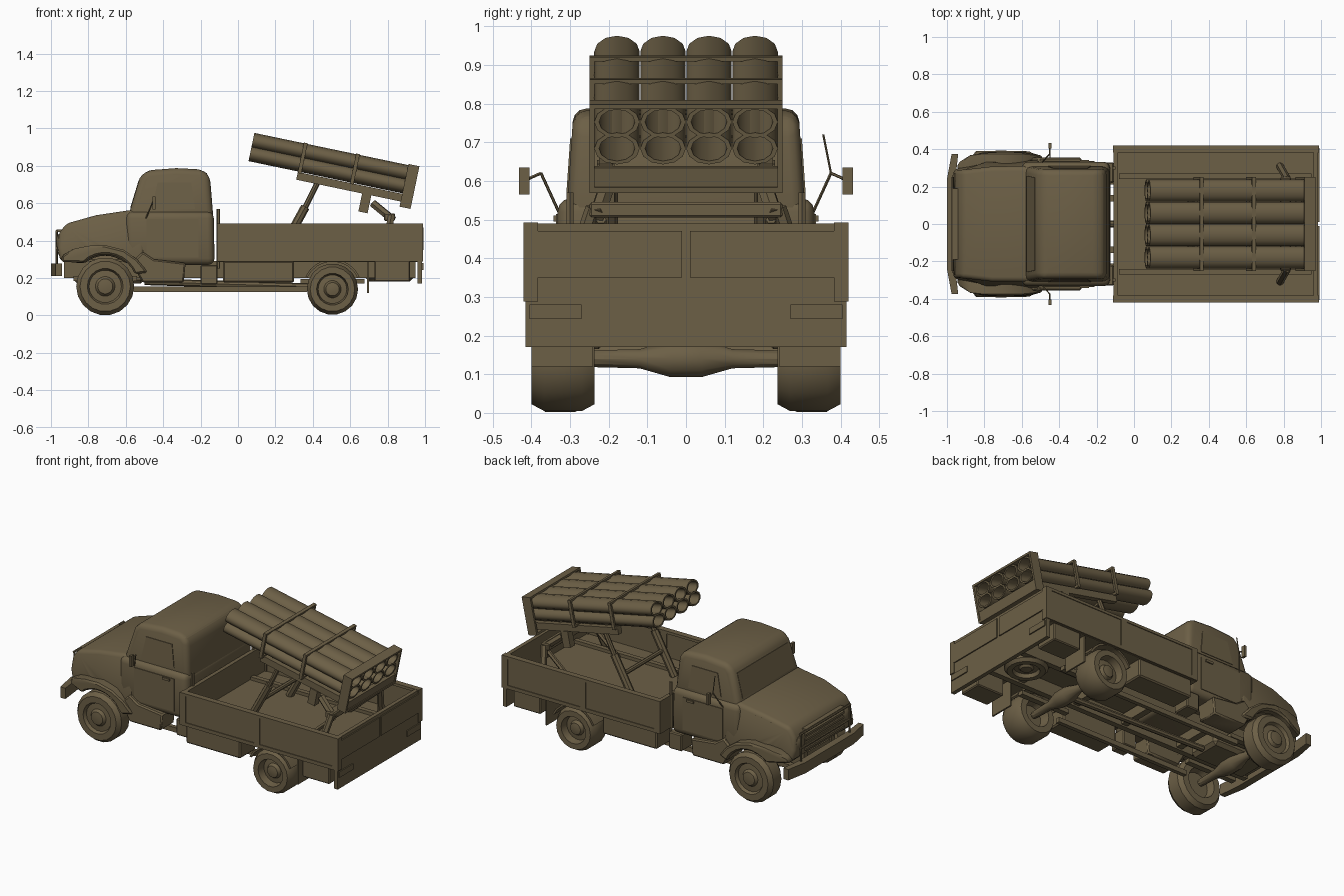
import bpy, bmesh
from math import pi, sin, cos, radians
from mathutils import Vector, Matrix

cube = bpy.data.objects.get("Cube")
if cube:
    bpy.data.objects.remove(cube)

paint = bpy.data.materials.new("olive brown paint")
paint.use_nodes = True
paint.diffuse_color = (0.15, 0.115, 0.061, 1)
paint.node_tree.nodes["Principled BSDF"].inputs["Base Color"].default_value = paint.diffuse_color
SIDES = (("left", 1), ("right", -1))
shift, turned = Matrix.Translation, Matrix.Rotation

def finish(name, bm, bevel=0.0, segments=1, matrix=None):
    bmesh.ops.recalc_face_normals(bm, faces=bm.faces)
    if bevel:
        sharp = [e for e in bm.edges if e.is_manifold and e.calc_face_angle(0) > radians(32)]
        bmesh.ops.bevel(bm, geom=sharp, offset=bevel, segments=segments, profile=0.5, affect='EDGES')
    mesh = bpy.data.meshes.new(name)
    bm.to_mesh(mesh)
    bm.free()
    mesh.materials.append(paint)
    obj = bpy.data.objects.new(name, mesh)
    bpy.context.collection.objects.link(obj)
    obj.matrix_world = matrix or Matrix()
    bpy.ops.object.select_all(action='DESELECT')
    obj.select_set(True)
    bpy.context.view_layer.objects.active = obj
    bpy.ops.object.shade_smooth_by_angle(angle=radians(35))

def box(name, x, y, z, bevel=0.0, matrix=None):
    bm = bmesh.new()
    bmesh.ops.create_cube(bm, size=1)
    for v in bm.verts:
        v.co = [(r[0] + r[1]) / 2 + c * (r[1] - r[0]) for c, r in zip(v.co, (x, y, z))]
    finish(name, bm, bevel, 1, matrix)

def pair(name, x, y, z, bevel=0.0, matrix=None):
    for side, s in SIDES:
        box(f"{side}_{name}", x, sorted((s * y[0], s * y[1])), z, bevel, matrix)

def prism(name, points, y0, y1, warp=None, bevel=0.0, segments=1, matrix=None):
    bm = bmesh.new()
    face = bm.faces.new([bm.verts.new((px, y0, pz)) for px, pz in points])
    new = bmesh.ops.extrude_face_region(bm, geom=[face])["geom"]
    bmesh.ops.translate(bm, vec=(0, y1 - y0, 0), verts=[g for g in new if isinstance(g, bmesh.types.BMVert)])
    for v in bm.verts:
        v.co.y *= warp(v.co.x, v.co.z) if warp else 1
    finish(name, bm, bevel, segments, matrix)

def lathe(name, profile, steps, matrix, closed=False):
    # profile holds (radius, height) about local z
    bm = bmesh.new()
    rings = [[bm.verts.new((r * cos(2 * pi * i / steps), r * sin(2 * pi * i / steps), h))
              for i in range(steps)] for r, h in profile]
    for a, b in list(zip(rings, rings[1:])) + ([(rings[-1], rings[0])] if closed else []):
        for i in range(steps):
            j = (i + 1) % steps
            bm.faces.new((a[i], a[j], b[j], b[i]))
    if not closed:
        bm.faces.new(rings[0])
        bm.faces.new(rings[-1])
    finish(name, bm, matrix=matrix)

def rod(name, a, b, radius, steps=8):
    a, b = Vector(a), Vector(b)
    turn = (b - a).to_track_quat('Z', 'Y').to_matrix().to_4x4()
    lathe(name, [(radius, 0), (radius, (b - a).length)], steps, shift(a) @ turn)

def arc(cx, cz, r, start, end, n):
    angles = [radians(start + (end - start) * i / n) for i in range(n + 1)]
    return [(cx + r * cos(a), cz + r * sin(a)) for a in angles]

# Outline tapers: half-width factor at a given x and z
def cab_taper(x, z):
    return 1 - (z - 0.53) * 0.22

def nose_taper(x, z):
    return (1 - max(0, -0.72 - x) * 0.6) * (1 - max(0, z - 0.40) * 0.7)

def fender_taper(x, z):
    return 1 - max(0, -0.87 - x) * 2.2 - max(0, x + 0.56) * 0.8

# Cab: wide lower body, then a narrower, nearly upright greenhouse
prism("cab_lower", [(-0.60, 0.30), (-0.60, 0.555), (-0.13, 0.555), (-0.125, 0.27), (-0.45, 0.27)],
      -0.332, 0.332, None, 0.035, 3)
prism("cab_upper", [(-0.59, 0.50), (-0.578, 0.56), (-0.525, 0.735), (-0.49, 0.775), (-0.33, 0.787),
                    (-0.19, 0.78), (-0.15, 0.745), (-0.13, 0.50)], -0.308, 0.308, cab_taper, 0.032, 3)
prism("windscreen", [(-0.576, 0.575), (-0.532, 0.72), (-0.52, 0.72), (-0.565, 0.575)], -0.26, 0.26, cab_taper)
prism("side_windows", [(-0.46, 0.57), (-0.43, 0.71), (-0.25, 0.71), (-0.23, 0.57)], -0.312, 0.312, cab_taper)
pair("door_panel", (-0.49, -0.21), (0.32, 0.336), (0.31, 0.515))
pair("door_handle", (-0.29, -0.24), (0.33, 0.343), (0.495, 0.51))

# Bonnet, narrowing to the nose, with wheel openings
bonnet = [(-0.95, 0.29), (-0.965, 0.36), (-0.955, 0.44), (-0.92, 0.49), (-0.76, 0.535), (-0.56, 0.565),
          (-0.50, 0.5), (-0.50, 0.28)] + arc(-0.71, 0.155, 0.164, 48, 132, 8)
prism("bonnet", bonnet, -0.345, 0.345, nose_taper, 0.022, 3)
fender = [(-0.48, 0.23), (-0.54, 0.30), (-0.61, 0.35), (-0.71, 0.375), (-0.80, 0.372), (-0.88, 0.355),
          (-0.94, 0.32), (-0.945, 0.285)] + arc(-0.71, 0.155, 0.172, 132, 22, 9)
for side, s in SIDES:
    prism(f"{side}_front_fender", fender, s * 0.23, s * 0.385, fender_taper, 0.01)
    prism(f"{side}_cab_step", [(-0.57, 0.28), (-0.51, 0.34), (-0.45, 0.30), (-0.28, 0.28),
                               (-0.29, 0.175), (-0.51, 0.175)], s * 0.22, s * 0.355, None, 0.008)
    # Headlamps, mirrors and posts
    lathe(f"{side}_headlamp", [(0.045, 0), (0.045, 0.03), (0.03, 0.04)], 12,
          shift((-0.93, s * 0.23, 0.39)) @ turned(-pi / 2, 4, 'Y'))
    rod(f"{side}_mirror_arm", (-0.50, s * 0.32, 0.50), (-0.45, s * 0.375, 0.62), 0.004, 5)
    rod(f"{side}_mirror_stay", (-0.45, s * 0.375, 0.62), (-0.45, s * 0.42, 0.60), 0.004, 5)
    rod(f"{side}_guard_post", (-0.97, s * 0.24, 0.27), (-0.97, s * 0.24, 0.45), 0.007, 6)
    rod(f"{side}_rear_cab_post", (-0.105, s * 0.30, 0.25), (-0.105, s * 0.30, 0.57), 0.01, 6)
pair("mirror", (-0.457, -0.442), (0.405, 0.432), (0.565, 0.635))
rod("antenna", (-0.45, 0.375, 0.62), (-0.45, 0.355, 0.72), 0.003, 5)

# Grille, bowed bumper and brush guard
for i in range(5):
    z = 0.325 + i * 0.03
    box(f"grille_bar_{i}", (-0.97, -0.94), (-0.19, 0.19), (z, z + 0.014))
prism("bumper", [(-0.94, -0.375), (-0.975, -0.375), (-1.0, -0.24), (-1.0, 0.24), (-0.975, 0.375), (-0.94, 0.375),
                 (-0.955, 0.24), (-0.955, -0.24)], 0.21, 0.278, matrix=turned(pi / 2, 4, 'X'))
for i, z in enumerate((0.36, 0.45)):
    rod(f"guard_bar_{i}", (-0.97, -0.25, z), (-0.97, 0.25, z), 0.007, 6)

# Cargo bed with framed walls
box("bed_floor", (-0.11, 0.985), (-0.41, 0.41), (0.285, 0.325))
pair("bed_wall", (-0.11, 0.985), (0.39, 0.415), (0.29, 0.49))
for name, x in (("headboard", (-0.11, -0.085)), ("tailgate", (0.96, 0.985))):
    box(f"bed_{name}", x, (-0.39, 0.39), (0.29, 0.49))
for name, z in (("top", (0.475, 0.492)), ("bottom", (0.288, 0.31))):
    pair(f"bed_{name}_rail", (-0.112, 0.99), (0.383, 0.42), z)
for i, x in enumerate((-0.112, 0.405, 0.95)):
    pair(f"bed_wall_post_{i}", (x, x + 0.04), (0.383, 0.42), (0.29, 0.49))
pair("tailgate_panel", (0.984, 0.992), (0.01, 0.39), (0.35, 0.47))
pair("floor_rail", (-0.08, 0.95), (0.24, 0.27), (0.32, 0.345))

# Rear under-panel with lamps, storage boxes, arches and flaps
box("rear_under_panel", (0.96, 0.985), (-0.415, 0.415), (0.17, 0.29))
pair("rear_lamp", (0.983, 0.992), (0.27, 0.405), (0.243, 0.28))
pair("rear_box", (0.73, 0.92), (0.26, 0.405), (0.18, 0.29), 0.006)
pair("mud_flap", (0.69, 0.70), (0.24, 0.40), (0.12, 0.29))
pair("storage_box", (-0.08, 0.30), (0.25, 0.405), (0.175, 0.29), 0.008)
pair("cab_tank", (-0.20, -0.11), (0.22, 0.33), (0.165, 0.27), 0.006)
arch = arc(0.505, 0.14, 0.16, 25, 155, 8) + arc(0.505, 0.14, 0.148, 155, 25, 8)

# Chassis, axles and driveline
pair("chassis_rail", (-0.93, 0.95), (0.12, 0.155), (0.20, 0.29))
for i, x in enumerate((-0.92, -0.45, -0.05, 0.30, 0.70)):
    box(f"cross_member_{i}", (x, x + 0.04), (-0.14, 0.14), (0.21, 0.27))
pair("side_pipe", (-0.56, 0.37), (0.21, 0.235), (0.125, 0.155))
box("engine_sump", (-0.88, -0.5), (-0.11, 0.11), (0.17, 0.32), 0.02)
rod("drive_shaft", (-0.5, 0, 0.18), (0.5, 0, 0.15), 0.018)
axle = [(0.022, -0.27), (0.026, -0.12), (0.05, -0.04), (0.05, 0.04), (0.026, 0.12), (0.022, 0.27)]
for end, x, z in (("front", -0.71, 0.155), ("rear", 0.505, 0.14)):
    lathe(f"{end}_axle", axle, 10, shift((x, 0, z)) @ turned(pi / 2, 4, 'X'))
    pair(f"{end}_leaf_spring", (x - 0.17, x + 0.17), (0.165, 0.2), (z + 0.03, z + 0.055))

# Wheels: rounded tyre, rim dished on both sides and raised hub
def wheel(name, place, r, half, dish, turn):
    profile = [(0.2, -0.3), (0.52, -0.3), (0.6, -1), (0.87, -1), (1, -0.6), (1, 0.6), (0.87, 1), (0.62, 1),
               (0.56, dish), (0.34, dish + 0.05), (0.26, dish + 0.3), (0.12, dish + 0.35)]
    lathe(name, [(r * a, half * h) for a, h in profile], 18, shift(place) @ turn)

for side, s in SIDES:
    turn = turned(-s * pi / 2, 4, 'X')
    wheel(f"{side}_front_wheel", (-0.71, s * 0.325, 0.155), 0.155, 0.065, 0.7, turn)
    wheel(f"{side}_rear_wheel", (0.505, s * 0.318, 0.14), 0.137, 0.082, 0.45, turn)
    prism(f"{side}_rear_arch", arch, s * 0.24, s * 0.40)
wheel("spare_wheel", (0.81, 0.03, 0.225), 0.125, 0.045, 0.5, turned(pi, 4, 'X'))

# Launcher tubes, tilted muzzle-up toward the cab
tilt = shift((0.072, 0, 0.90)) @ turned(radians(11.8), 4, 'Y')
squash = Matrix.Diagonal((1, 1.4, 1, 1)) @ turned(pi / 2, 4, 'Y')
tube = [(0.042, 0), (0.042, 0.89), (0.033, 0.89), (0.033, 0.46), (0.004, 0.45), (0.004, 0.42), (0.033, 0.41), (0.033, 0)]
for row, w in (("upper", 0.035), ("lower", -0.035)):
    for i in range(4):
        lathe(f"{row}_tube_{i}", tube, 12, tilt @ shift((0, (i - 1.5) * 0.119, w)) @ squash, True)

# Launcher bands, rear frame and cradle
for name, u0, u1, low, high in (("front_band", 0.27, 0.29, -0.085, 0.081), ("middle_band", 0.555, 0.575, -0.085, 0.081),
                                ("rear_frame", 0.84, 0.90, -0.15, 0.083)):
    pair(f"{name}_side", (u0, u1), (0.237, 0.25), (low, high), 0, tilt)
    box(f"{name}_top", (u0, u1), (-0.245, 0.245), (high - 0.012, high), 0, tilt)
    box(f"{name}_bottom", (u0, u1), (-0.245, 0.245), (low, low + 0.014), 0, tilt)
box("rear_frame_apron", (0.87, 0.895), (-0.24, 0.24), (-0.145, -0.085), 0, tilt)
pair("cradle_beam", (0.27, 0.87), (0.19, 0.225), (-0.122, -0.08), 0, tilt)
pair("cradle_bracket", (0.63, 0.68), (0.185, 0.23), (-0.22, -0.12), 0, tilt)

# Elevating struts and rear pivot stand
for side, s in SIDES:
    rod(f"{side}_strut_sleeve", (0.22, s * 0.2, 0.325), (0.36, s * 0.2, 0.58), 0.024)
    rod(f"{side}_strut_piston", (0.36, s * 0.2, 0.58), (0.43, s * 0.2, 0.72), 0.015)
    rod(f"{side}_pivot_leg", (0.72, s * 0.2, 0.60), (0.83, s * 0.23, 0.51), 0.022, 6)
    rod(f"{side}_stand_leg", (0.82, s * 0.24, 0.53), (0.78, s * 0.31, 0.325), 0.02, 6)
    rod(f"{side}_stand_brace", (0.82, s * 0.22, 0.50), (0.62, s * 0.22, 0.325), 0.014, 6)
rod("strut_cross_bar", (0.30, -0.2, 0.47), (0.30, 0.2, 0.47), 0.014)
box("stand_cross_beam", (0.78, 0.84), (-0.25, 0.25), (0.505, 0.545), 0.006)
